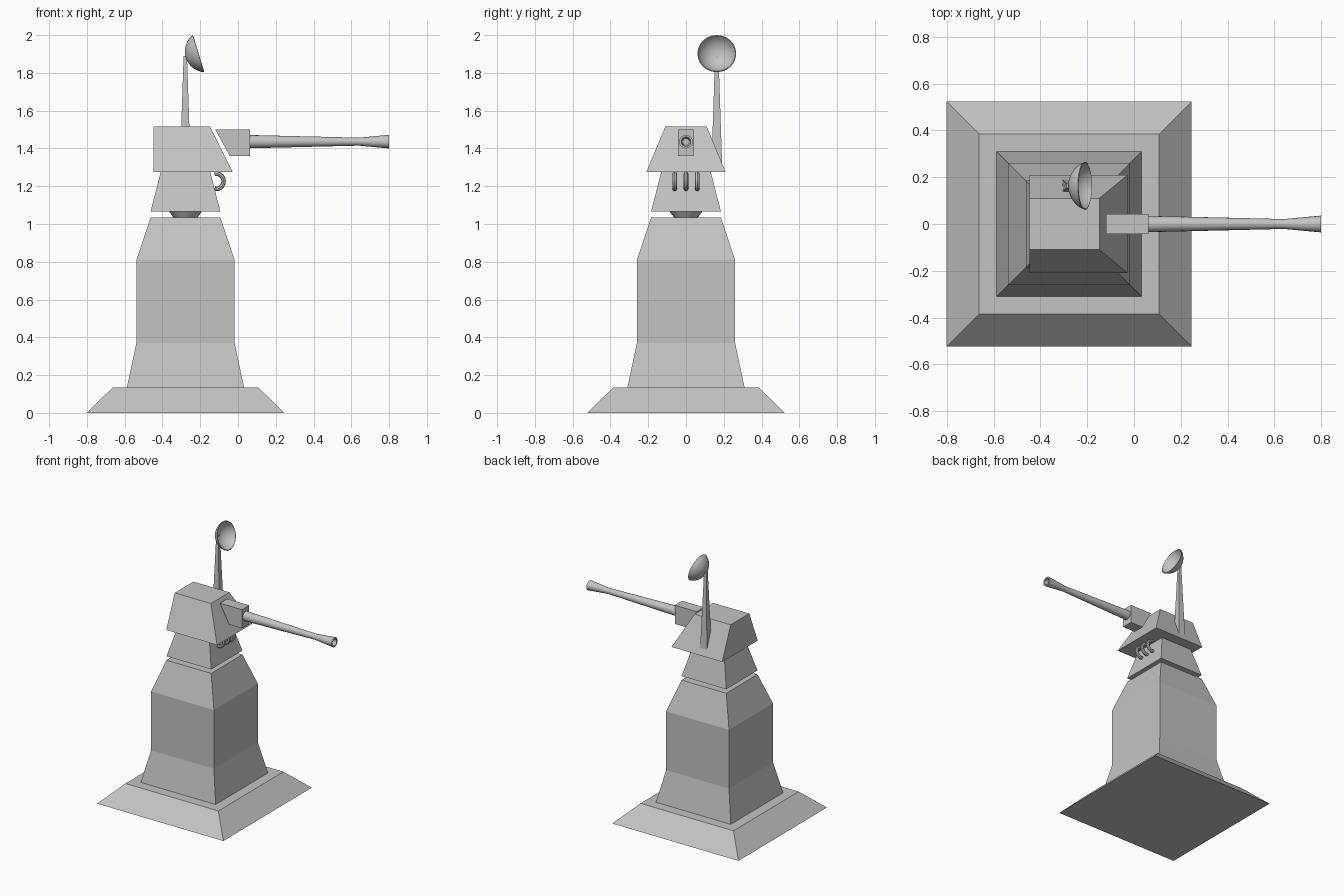
import bpy, bmesh, math
from mathutils import Vector, Matrix

cube = bpy.data.objects.get("Cube")
if cube:
    bpy.data.objects.remove(cube, do_unlink=True)

# One grey paint for everything
grey = bpy.data.materials.new("grey_metal")
grey.use_nodes = True
grey.diffuse_color = (0.55, 0.55, 0.55, 1)
grey.node_tree.nodes["Principled BSDF"].inputs["Base Color"].default_value = (0.55, 0.55, 0.55, 1)

CX = -0.278  # tower axis


def finish(name, bm, smooth=False):
    bmesh.ops.recalc_face_normals(bm, faces=bm.faces)
    mesh = bpy.data.meshes.new(name)
    bm.to_mesh(mesh)
    bm.free()
    mesh.materials.append(grey)
    ob = bpy.data.objects.new(name, mesh)
    bpy.context.collection.objects.link(ob)
    if smooth:
        bpy.ops.object.select_all(action='DESELECT')
        ob.select_set(True)
        bpy.context.view_layer.objects.active = ob
        bpy.ops.object.shade_smooth_by_angle(angle=math.radians(35))
    return ob


def loft(name, rings, smooth=False, caps=True):
    """Skin a list of equal-length point rings."""
    bm = bmesh.new()
    loops = [[bm.verts.new(p) for p in ring] for ring in rings]
    n = len(loops[0])
    for a, b in zip(loops, loops[1:]):
        for i in range(n):
            j = (i + 1) % n
            bm.faces.new((a[i], a[j], b[j], b[i]))
    if caps:
        bm.faces.new(loops[0])
        bm.faces.new(loops[-1])
    return finish(name, bm, smooth)


def rect(x0, x1, y0, y1, z):
    return [(x0, y0, z), (x1, y0, z), (x1, y1, z), (x0, y1, z)]


def square_tower(name, steps, cx=CX, cy=0):
    return loft(name, [rect(cx - h, cx + h, cy - h, cy + h, z) for h, z in steps])


def lathe(name, steps, origin, axis, sides):
    """Turn (radius, distance) steps around an axis."""
    turn = Vector(axis).to_track_quat('Z', 'Y').to_matrix().to_4x4()
    place = Matrix.Translation(origin) @ turn
    rings = [[place @ Vector((r * math.cos(t), r * math.sin(t), d))
              for t in (2 * math.pi * i / sides for i in range(sides))]
             for r, d in steps]
    return loft(name, rings, True)


# Tower
square_tower("base_plinth", [(0.523, 0), (0.385, 0.135)])
square_tower("tower_body", [(0.31, 0.135), (0.26, 0.37), (0.26, 0.81), (0.185, 1.035)])
lathe("turntable", [(0.06, 1.03), (0.087, 1.067)], (CX, 0, 0), (0, 0, 1), 20)
square_tower("turret_neck", [(0.185, 1.065), (0.13, 1.28)])

# Turret head with upright back and sloping front
loft("turret_head", [rect(-0.447, -0.027, -0.21, 0.21, 1.275),
                     rect(-0.447, -0.148, -0.11, 0.11, 1.515)])

# Gun mount, cut to follow the sloping front
profile = [(-0.12, 1.5), (0.063, 1.5), (0.063, 1.36), (-0.043, 1.36)]
loft("gun_mount", [[(x, y, z) for x, z in profile] for y in (-0.043, 0.043)])

# Gun barrel and hollow muzzle
lathe("gun_barrel", [(0.035, 0.06), (0.021, 0.645)], (0, 0, 1.436), (1, 0, 0), 16)
lathe("muzzle", [(0.021, 0.64), (0.036, 0.8), (0.025, 0.8), (0.018, 0.68)],
      (0, 0, 1.436), (1, 0, 0), 16)

# Three curved hoses under the head
for side, y in (("right", -0.06), ("middle", 0), ("left", 0.06)):
    rings = []
    for k in range(11):
        a = math.radians(100 - 20 * k)
        out = Vector((math.cos(a), 0, math.sin(a)))
        centre = Vector((-0.117, y, 1.226)) + out * 0.041
        rings.append([centre + out * 0.012 * math.cos(t) + Vector((0, 0.012 * math.sin(t), 0))
                      for t in (math.pi * i / 4 for i in range(8))])
    loft("hose_" + side, rings, True)

# Dish mast and dish
square_tower("dish_mast", [(0.029, 1.29), (0.009, 1.89)], -0.279, 0.163)

R, rim, wall = 0.111, 0.103, 0.005
edge = math.pi - math.asin(rim / R)
edge = math.pi - edge
angles = [0.03 + (edge - 0.03) * i / 8 for i in range(9)]
outer = [(R * math.sin(a), -R * math.cos(a)) for a in angles]
inner = [((R - wall) * math.sin(a), -(R - wall) * math.cos(a)) for a in reversed(angles)]
shift = R * math.cos(edge)
lathe("dish", [(r, d + shift) for r, d in outer + inner],
      (-0.21, 0.163, 1.902), (0.956, 0, 0.293), 24)
